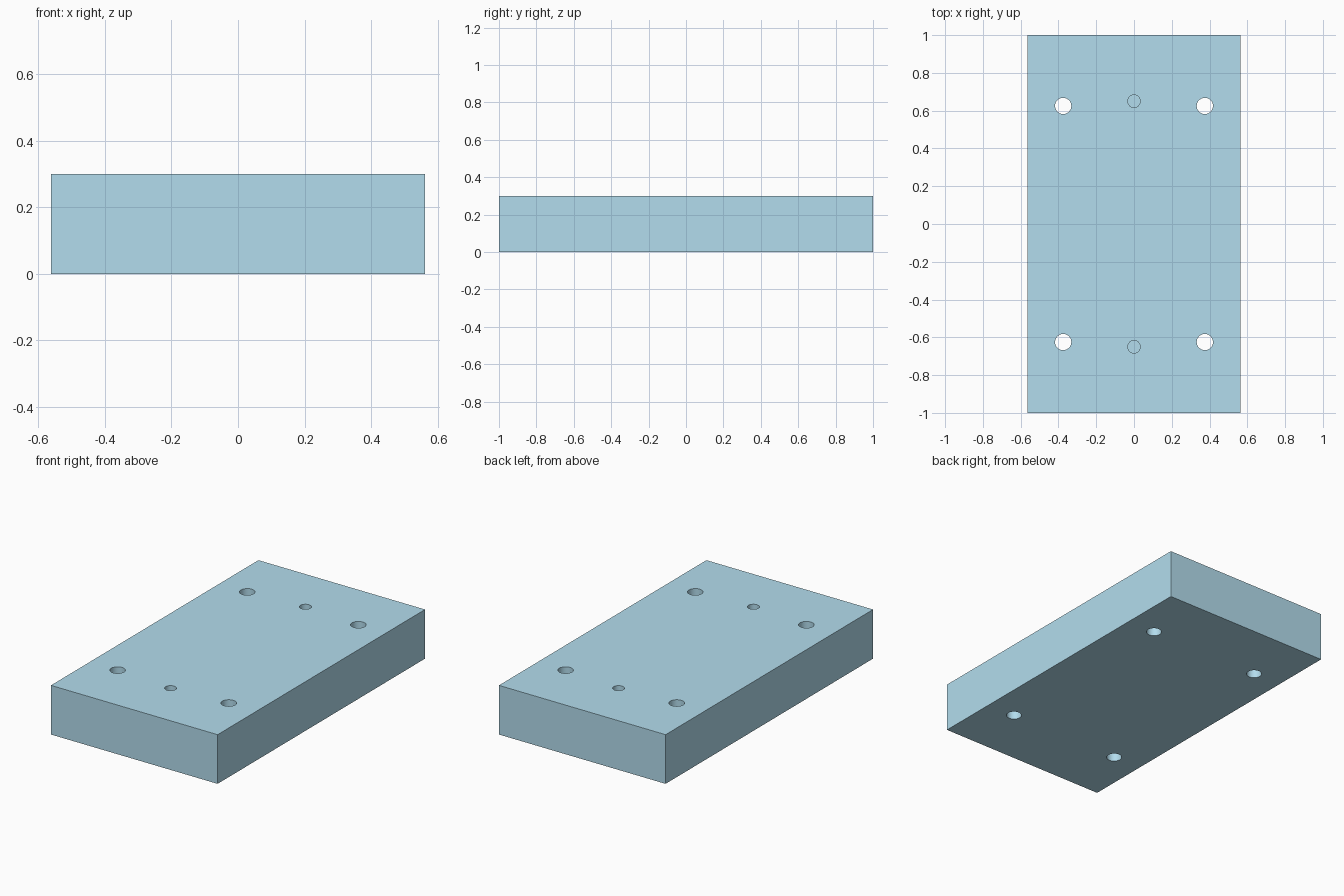
import bpy
import math

if "Cube" in bpy.data.objects:
    bpy.data.objects.remove(bpy.data.objects["Cube"])

WIDTH, LENGTH, HEIGHT = 1.125, 2.0, 0.3
BLIND_DEPTH = 0.2


def drill(target, x, y, radius, bottom):
    """Cut a round vertical hole from above the top down to 'bottom'."""
    top = HEIGHT + 0.1
    bpy.ops.mesh.primitive_cylinder_add(
        vertices=48, radius=radius, depth=top - bottom,
        location=(x, y, (top + bottom) / 2))
    cutter = bpy.context.object
    cutter.name = "hole_cutter"
    cutter.hide_render = True
    mod = target.modifiers.new("hole", 'BOOLEAN')
    mod.operation = 'DIFFERENCE'
    mod.solver = 'EXACT'
    mod.object = cutter
    bpy.ops.object.select_all(action='DESELECT')
    target.select_set(True)
    bpy.context.view_layer.objects.active = target
    bpy.ops.object.modifier_apply(modifier=mod.name)
    bpy.data.objects.remove(cutter, do_unlink=True)


# Rectangular block
bpy.ops.mesh.primitive_cube_add(size=1, location=(0, 0, HEIGHT / 2))
block = bpy.context.object
block.name = "mounting_block"
block.scale = (WIDTH, LENGTH, HEIGHT)
bpy.ops.object.transform_apply(location=True, rotation=False, scale=True)

for sy in (-1, 1):
    # Through holes near the corners
    for sx in (-1, 1):
        drill(block, sx * 0.375, sy * 0.625, 0.043, -0.1)
    # Blind hole on the centre line
    drill(block, 0, sy * 0.65, 0.033, HEIGHT - BLIND_DEPTH)

# Smooth hole walls, sharp edges
bpy.ops.object.select_all(action='DESELECT')
block.select_set(True)
bpy.context.view_layer.objects.active = block
bpy.ops.object.shade_smooth_by_angle(angle=math.radians(30))

# Blue finish
blue = bpy.data.materials.new("blue")
blue.diffuse_color = (0.45, 0.72, 0.85, 1)
blue.use_nodes = True
blue.node_tree.nodes["Principled BSDF"].inputs["Base Color"].default_value = blue.diffuse_color
block.data.materials.clear()
block.data.materials.append(blue)
